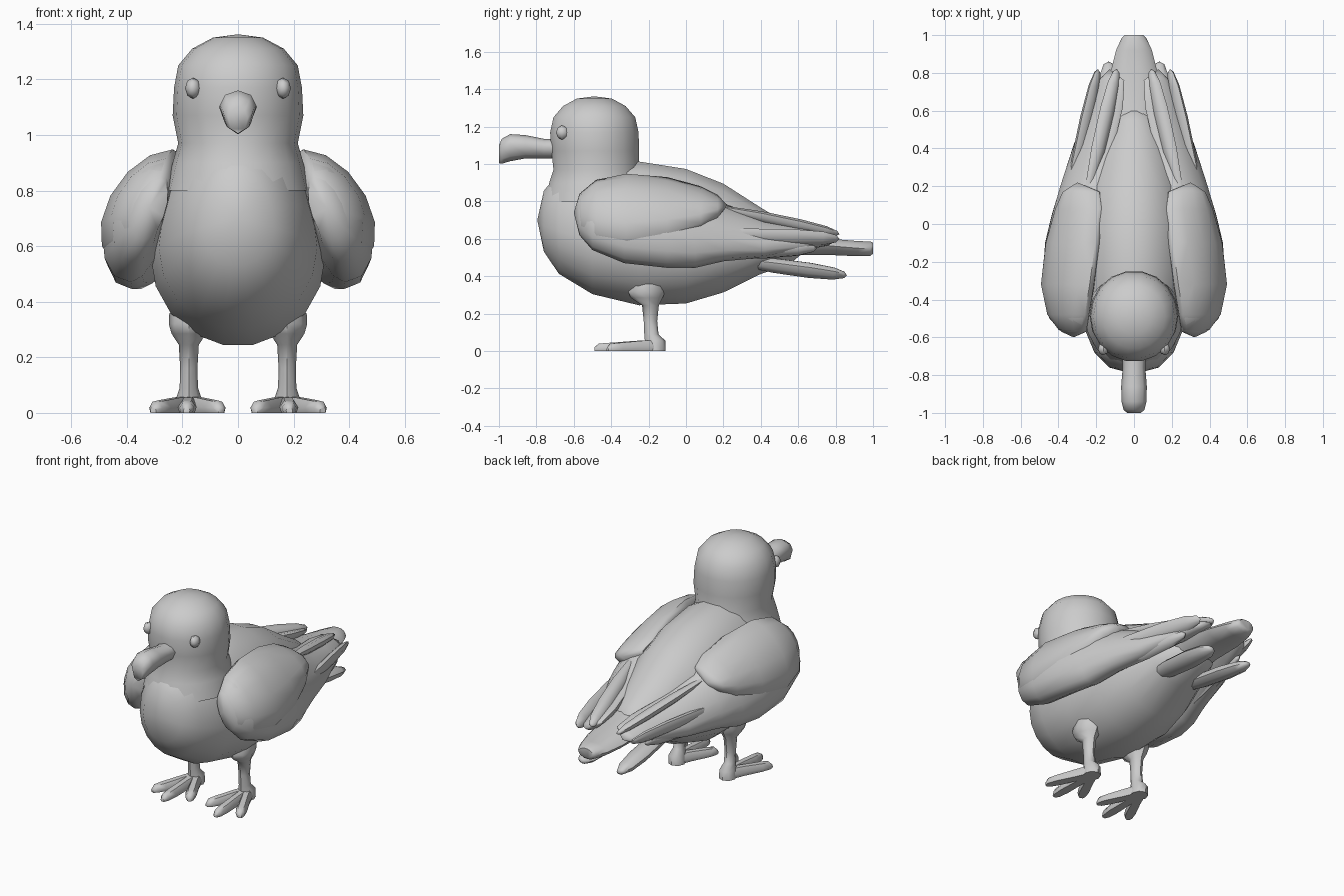
import bpy, bmesh, math
from mathutils import Vector

if "Cube" in bpy.data.objects:
    bpy.data.objects.remove(bpy.data.objects["Cube"])

grey = bpy.data.materials.new("plain grey")
grey.diffuse_color = (0.6, 0.6, 0.6, 1)
grey.use_nodes = True
grey.node_tree.nodes["Principled BSDF"].inputs["Base Color"].default_value = grey.diffuse_color


def loft(name, rings, mirror=False, angle=50):
    """Skin a list of closed rings; a one-point ring makes a pointed end."""
    bm = bmesh.new()
    vs = [[bm.verts.new(p) for p in r] for r in rings]
    for a, b in zip(vs, vs[1:]):
        n = max(len(a), len(b))
        for i in range(n):
            j = (i + 1) % n
            if len(a) == 1:
                bm.faces.new((a[0], b[j], b[i]))
            elif len(b) == 1:
                bm.faces.new((a[i], a[j], b[0]))
            else:
                bm.faces.new((a[i], a[j], b[j], b[i]))
    for r in (vs[0], vs[-1]):
        if len(r) > 2:
            bm.faces.new(r)
    bmesh.ops.recalc_face_normals(bm, faces=bm.faces)
    me = bpy.data.meshes.new(name)
    bm.to_mesh(me)
    bm.free()
    me.materials.append(grey)
    me.shade_smooth()
    me.set_sharp_from_angle(angle=math.radians(angle))
    ob = bpy.data.objects.new(name, me)
    bpy.context.collection.objects.link(ob)
    if mirror:
        ob.modifiers.new("mirror", 'MIRROR').use_mirror_merge = False
    return ob


def angles(n):
    return [2 * math.pi * i / n for i in range(n)]


def ring_y(y, cx, cz, rx, up, down, n=18):
    """Upright ring, with different radii above and below its widest line."""
    return [(cx + rx * math.cos(a), y,
             cz + (up if math.sin(a) > 0 else down) * math.sin(a)) for a in angles(n)]


def ring_z(z, cx, cy, rx, ry, n=18):
    return [(cx + rx * math.cos(a), cy + ry * math.sin(a), z) for a in angles(n)]


def wing_ring(y, xt, zt, xb, zb, out, inn, n=14):
    """Leaning lens section from a top edge to a bottom edge, bulging outward."""
    c, h = Vector((xt + xb, zt + zb)) / 2, Vector((xt - xb, zt - zb)) / 2
    pts = []
    for a in angles(n):
        s = math.sin(a)
        p = c + h * math.cos(a)
        pts.append((p.x + (out if s > 0 else inn) * s, y, p.y))
    return pts


# Body: egg tapering to the tail (y, bottom, top, half width)
body = [(-.76, .53, .86, .13), (-.68, .41, .96, .21), (-.5, .30, 1.0, .285),
        (-.25, .24, 1.02, .315), (0, .25, .98, .31), (.2, .31, .90, .27),
        (.4, .41, .77, .20), (.55, .46, .68, .13)]
rings = [[(0, -.795, .70)]]
for y, b, t, w in body:
    mid = b + (t - b) * .42
    rings.append(ring_y(y, 0, mid, w, t - mid, mid - b))
loft("body", rings + [[(0, .68, .57)]])

# Head and neck (z, centre y, half width, half depth)
head = [(.80, -.48, .26, .28), (.90, -.48, .235, .255), (.97, -.48, .215, .232),
        (1.07, -.485, .235, .238), (1.17, -.49, .23, .24), (1.25, -.49, .215, .222),
        (1.31, -.49, .165, .17), (1.35, -.49, .09, .095)]
loft("head", [ring_z(z, 0, y, rx, ry) for z, y, rx, ry in head] + [[(0, -.49, 1.362)]])

# Beak: hooked tip (y, widest z, half width, up, down)
beak = [(-.66, 1.09, .065, .045, .06), (-.76, 1.09, .06, .045, .06),
        (-.86, 1.10, .068, .055, .07), (-.94, 1.105, .066, .055, .09),
        (-.985, 1.09, .055, .045, .088), (-1.0, 1.06, .035, .04, .055)]
loft("beak", [ring_y(y, 0, z, w, u, d, 8) for y, z, w, u, d in beak], angle=60)

# Eyes
loft("eyes", [[(.165, -.695, 1.168)]] +
     [ring_y(y, .162, 1.168, r * .75, r, r, 8)
      for y, r in ((-.685, .026), (-.665, .038), (-.64, .03))] +
     [[(.16, -.625, 1.168)]], mirror=True)

# Folded wings (y, top x, top z, bottom x, bottom z, bulge out, bulge in)
wing = [(-.57, .28, .84, .34, .62, .07, .05), (-.50, .27, .90, .37, .54, .12, .06),
        (-.33, .25, .94, .385, .47, .155, .08), (-.1, .22, .92, .38, .445, .155, .08),
        (.05, .20, .87, .35, .445, .145, .08), (.2, .19, .79, .31, .48, .13, .07),
        (.42, .12, .71, .25, .50, .12, .05), (.62, .07, .675, .19, .535, .10, .04),
        (.76, .06, .645, .15, .565, .07, .03)]
loft("wings", [[(.32, -.6, .74)]] + [wing_ring(*r) for r in wing] +
     [[(.13, .82, .60)]], mirror=True)

# Shoulder coverts: raised layer on the front of the wing, pointed at the rear
cover = [(-.56, .28, .85, .34, .63, .085, .05), (-.48, .26, .915, .37, .56, .135, .06),
         (-.32, .235, .948, .385, .52, .17, .07), (-.1, .205, .93, .37, .56, .165, .07),
         (.08, .19, .88, .33, .64, .145, .06), (.17, .20, .835, .30, .71, .12, .05)]
loft("wing_coverts", [[(.32, -.595, .75)]] + [wing_ring(*r) for r in cover] +
     [[(.30, .22, .78)]], mirror=True)


def feather(name, a, b, width, thick, roll):
    """Long blade from a to b, rounded at the tip and mirrored across x."""
    a, b = Vector(a), Vector(b)
    d = (b - a).normalized()
    side = d.cross(Vector((0, 0, 1))).normalized()
    up = side.cross(d)
    u = side * math.cos(roll) + up * math.sin(roll)
    v = d.cross(u)
    rings = [[a]]
    for t, s in ((.15, .5), (.45, .95), (.72, 1), (.9, .8), (.98, .42)):
        c = a.lerp(b, t)
        rings.append([c + u * width * s * math.cos(k) + v * thick * s * math.sin(k)
                      for k in angles(8)])
    return loft(name, rings + [[b]], mirror=True)


# Long wing feathers
feather("upper_wing_feathers", (.27, .05, .79), (.09, .82, .625), .045, .03, .5)
feather("middle_wing_feathers", (.39, -.1, .62), (.19, .82, .60), .055, .03, 1.0)
feather("lower_wing_feathers", (.40, -.3, .52), (.20, .70, .55), .05, .035, 1.2)

# Tail: central fan and a lower pair of feathers
tail = [(.38, .58, .15, .12, .12), (.6, .58, .14, .06, .07), (.8, .56, .125, .04, .05),
        (.92, .55, .095, .04, .045), (.985, .548, .065, .04, .042), (1.0, .55, .05, .03, .03)]
loft("tail", [ring_y(y, 0, z, w, u, d, 10) for y, z, w, u, d in tail])
feather("lower_tail_feathers", (.10, .15, .50), (.135, .86, .405), .065, .042, .25)

# Legs: feathered cuff, thin shank, ankle (z, y, half width, half depth)
leg = [(.36, -.20, .07, .09), (.32, -.21, .072, .10), (.285, -.21, .062, .085),
       (.245, -.19, .036, .045), (.16, -.19, .031, .036), (.09, -.185, .033, .038),
       (.055, -.165, .045, .055), (.0, -.165, .05, .055)]
loft("legs", [ring_z(z, .177, y, rx, ry, 8) for z, y, rx, ry in leg], mirror=True)

# Toes: three spread forward from each ankle
for label, tx, ty in (("inner", .06, -.40), ("middle", .185, -.49), ("outer", .305, -.42)):
    a, b = Vector((.177, -.15, 0)), Vector((tx, ty, 0))
    d = (b - a).normalized()
    side = Vector((-d.y, d.x, 0))
    rings = []
    for t, w, h in ((0, .035, .06), (.35, .03, .055), (.75, .034, .045), (.93, .026, .04),
                    (1, .012, .02)):
        c = a.lerp(b, t)
        rings.append([c + side * x * w + Vector((0, 0, z * h)) for x, z in
                      ((-.8, 0), (-1, .45), (-.5, 1), (.5, 1), (1, .45), (.8, 0))])
    loft(label + "_toes", rings, mirror=True)
